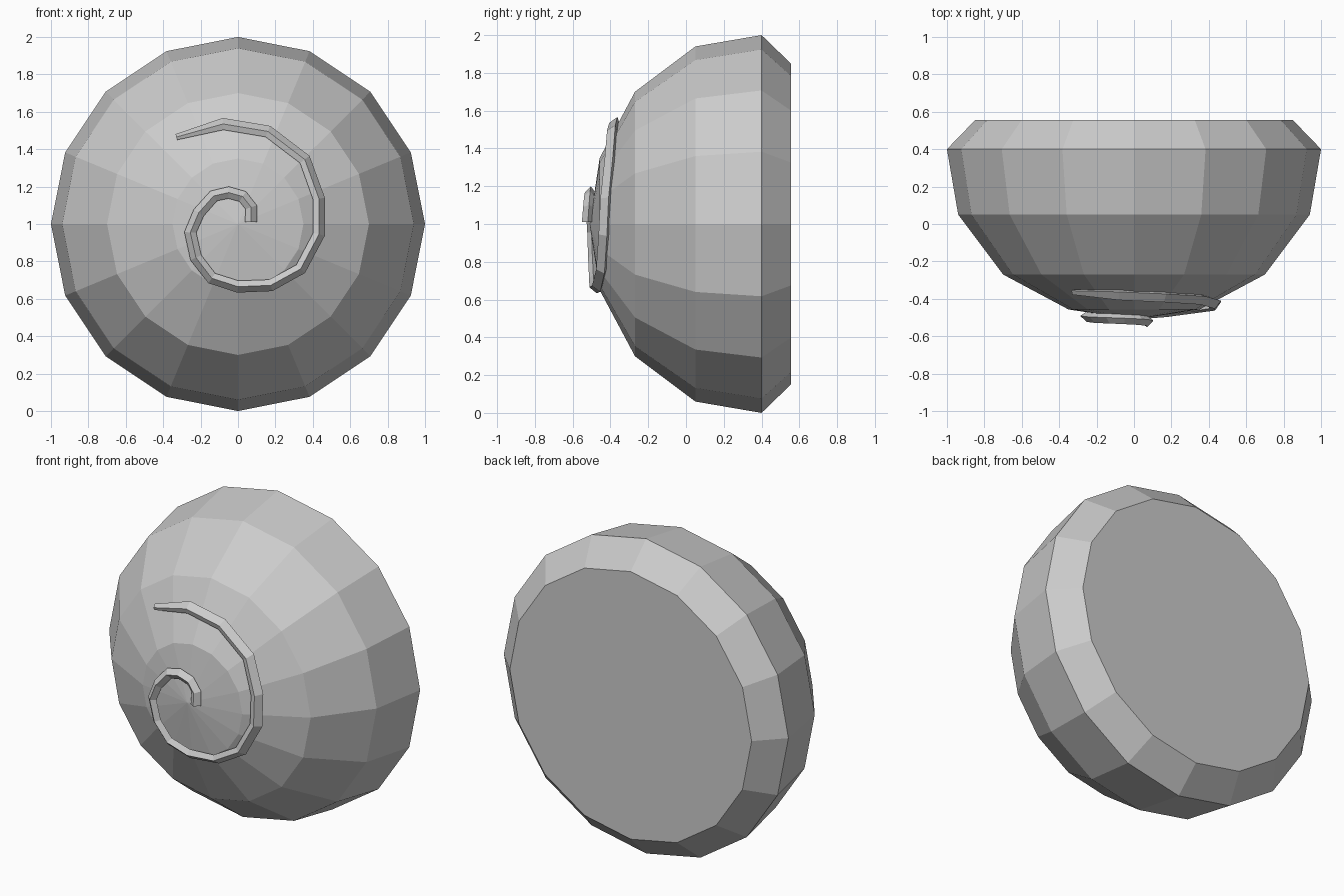
import bpy, bmesh
from math import hypot, tau, cos, sin

cube = bpy.data.objects.get("Cube")
if cube:
    bpy.data.objects.remove(cube, do_unlink=True)

grey = bpy.data.materials.new("plain grey")
grey.use_nodes = True
COLOUR = (0.6, 0.6, 0.6, 1)
grey.diffuse_color = COLOUR
grey.node_tree.nodes["Principled BSDF"].inputs["Base Color"].default_value = COLOUR

CENTRE_Z = 1.0
SIDES = 16
# Dome profile from the front tip to the back rim: (radius, y)
PROFILE = [(0, -0.51), (0.35, -0.457), (0.70, -0.27), (0.94, 0.05), (1.0, 0.40), (0.85, 0.555)]


def finish(bm, name):
    bmesh.ops.recalc_face_normals(bm, faces=bm.faces)
    mesh = bpy.data.meshes.new(name)
    bm.to_mesh(mesh)
    bm.free()
    mesh.materials.append(grey)
    obj = bpy.data.objects.new(name, mesh)
    bpy.context.collection.objects.link(obj)
    return obj


def bridge(bm, a, b):
    for i in range(len(a)):
        j = (i + 1) % len(a)
        bm.faces.new((a[i], a[j], b[j], b[i]))


def dome_y(r):
    for (r0, y0), (r1, y1) in zip(PROFILE, PROFILE[1:]):
        if r <= r1:
            return y0 + (y1 - y0) * (r - r0) / (r1 - r0)


# Faceted dome with a bevelled, flat back
bm = bmesh.new()
tip = bm.verts.new((0, PROFILE[0][1], CENTRE_Z))
rings = [[bm.verts.new((r * cos(tau * i / SIDES), y, CENTRE_Z + r * sin(tau * i / SIDES)))
          for i in range(SIDES)] for r, y in PROFILE[1:]]
for i in range(SIDES):
    bm.faces.new((tip, rings[0][i], rings[0][(i + 1) % SIDES]))
for a, b in zip(rings, rings[1:]):
    bridge(bm, a, b)
bm.faces.new(rings[-1])
finish(bm, "dome")

# Raised spiral ridge: centre line in the front plane (x, height from centre)
PATH = [(0.07, 0.01), (0.07, 0.09), (0.025, 0.147), (-0.05, 0.168), (-0.13, 0.15),
        (-0.21, 0.06), (-0.255, -0.045), (-0.225, -0.18), (-0.14, -0.29), (0, -0.335),
        (0.175, -0.328), (0.335, -0.24), (0.433, -0.055), (0.433, 0.135),
        (0.357, 0.345), (0.16, 0.495), (-0.08, 0.535), (-0.33, 0.465)]
bm = bmesh.new()
sections = []
last = len(PATH) - 1
for k, (x, h) in enumerate(PATH):
    px, ph = PATH[max(k - 1, 0)]
    nx, nh = PATH[min(k + 1, last)]
    tx, th = nx - px, nh - ph
    length = hypot(tx, th)
    size = 0.5 if k == last else 1
    ring = []
    # Diamond section: outer edge, front ridge, inner edge, hidden back
    for side, lift in ((1, 0.025), (0, 0.052), (-1, 0.025), (0, -0.002)):
        w = side * 0.032 * size
        vx, vh = x - w * th / length, h + w * tx / length
        y = dome_y(hypot(vx, vh)) - 0.025 - (lift - 0.025) * size
        ring.append(bm.verts.new((vx, y, CENTRE_Z + vh)))
    sections.append(ring)
for a, b in zip(sections, sections[1:]):
    bridge(bm, a, b)
bm.faces.new(sections[0])
bm.faces.new(sections[-1])
finish(bm, "spiral_ridge")
